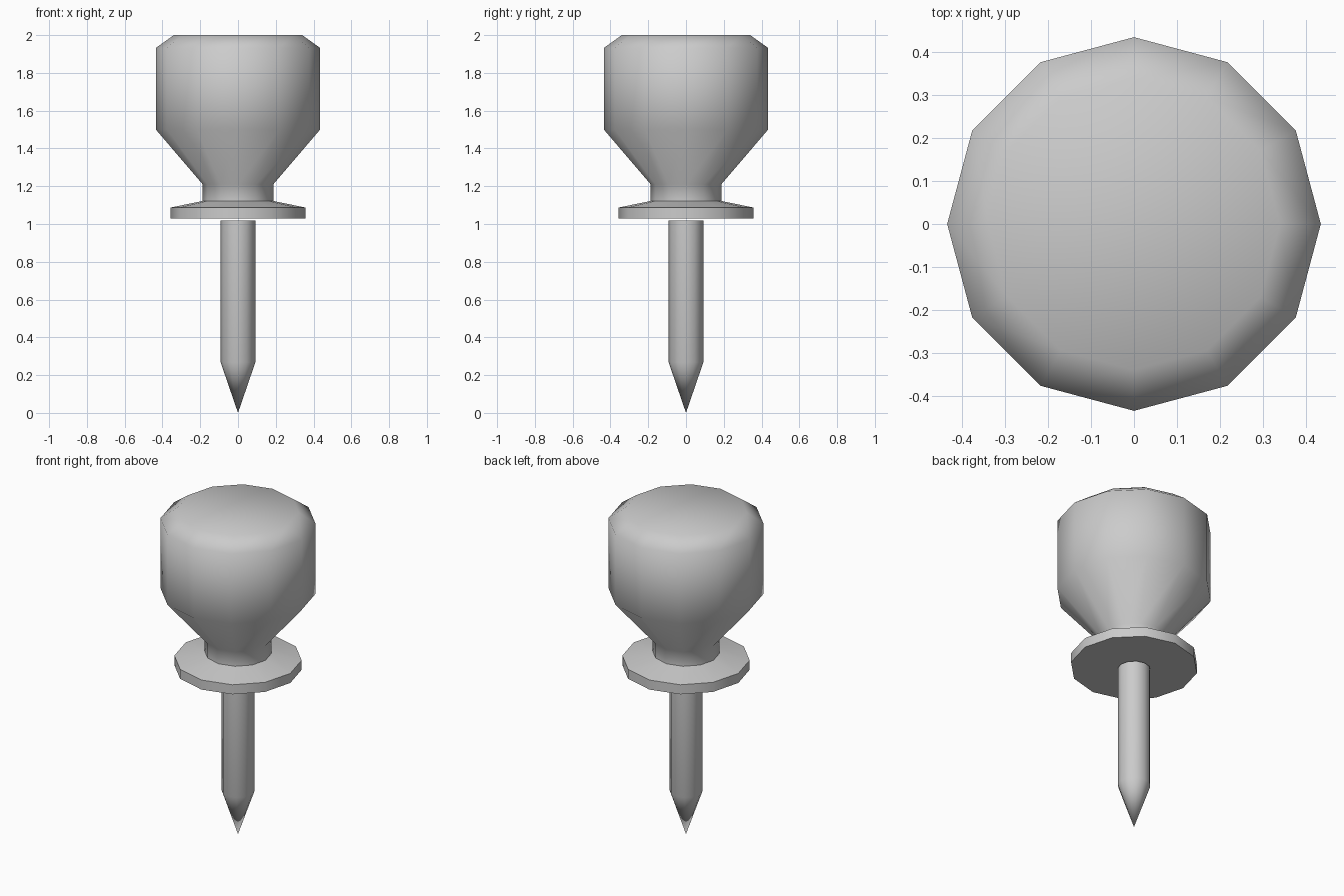
import bpy, bmesh
from math import cos, sin, pi, radians

if "Cube" in bpy.data.objects:
    bpy.data.objects.remove(bpy.data.objects["Cube"])

SIDES = 12


def lathe(name, profile):
    """Revolve (radius, z) points from bottom to top; end radius 0 makes a point."""
    bm = bmesh.new()
    rings = []
    for r, z in profile:
        if r == 0:
            rings.append([bm.verts.new((0, 0, z))] * SIDES)
        else:
            rings.append([bm.verts.new((r * cos(2 * pi * i / SIDES),
                                        r * sin(2 * pi * i / SIDES), z))
                          for i in range(SIDES)])
    for a, b in zip(rings, rings[1:]):
        for i in range(SIDES):
            j = (i + 1) % SIDES
            quad = list(dict.fromkeys((a[i], a[j], b[j], b[i])))
            bm.faces.new(quad)
    # Flat end caps
    if profile[0][0]:
        bm.faces.new(rings[0][::-1])
    if profile[-1][0]:
        bm.faces.new(rings[-1])
    bmesh.ops.recalc_face_normals(bm, faces=bm.faces)
    mesh = bpy.data.meshes.new(name)
    bm.to_mesh(mesh)
    bm.free()
    ob = bpy.data.objects.new(name, mesh)
    bpy.context.collection.objects.link(ob)
    bpy.ops.object.select_all(action='DESELECT')
    ob.select_set(True)
    bpy.context.view_layer.objects.active = ob
    bpy.ops.object.shade_smooth_by_angle(angle=radians(60))
    return ob


# Grip, neck and collar disc in one turned piece
lathe("handle", [(0.357, 1.028), (0.357, 1.087), (0.187, 1.122), (0.187, 1.21),
                 (0.435, 1.5), (0.435, 1.932), (0.34, 2.0)])

# Pointed pin, just below the collar
lathe("pin", [(0, 0), (0.092, 0.268), (0.092, 1.018)])
